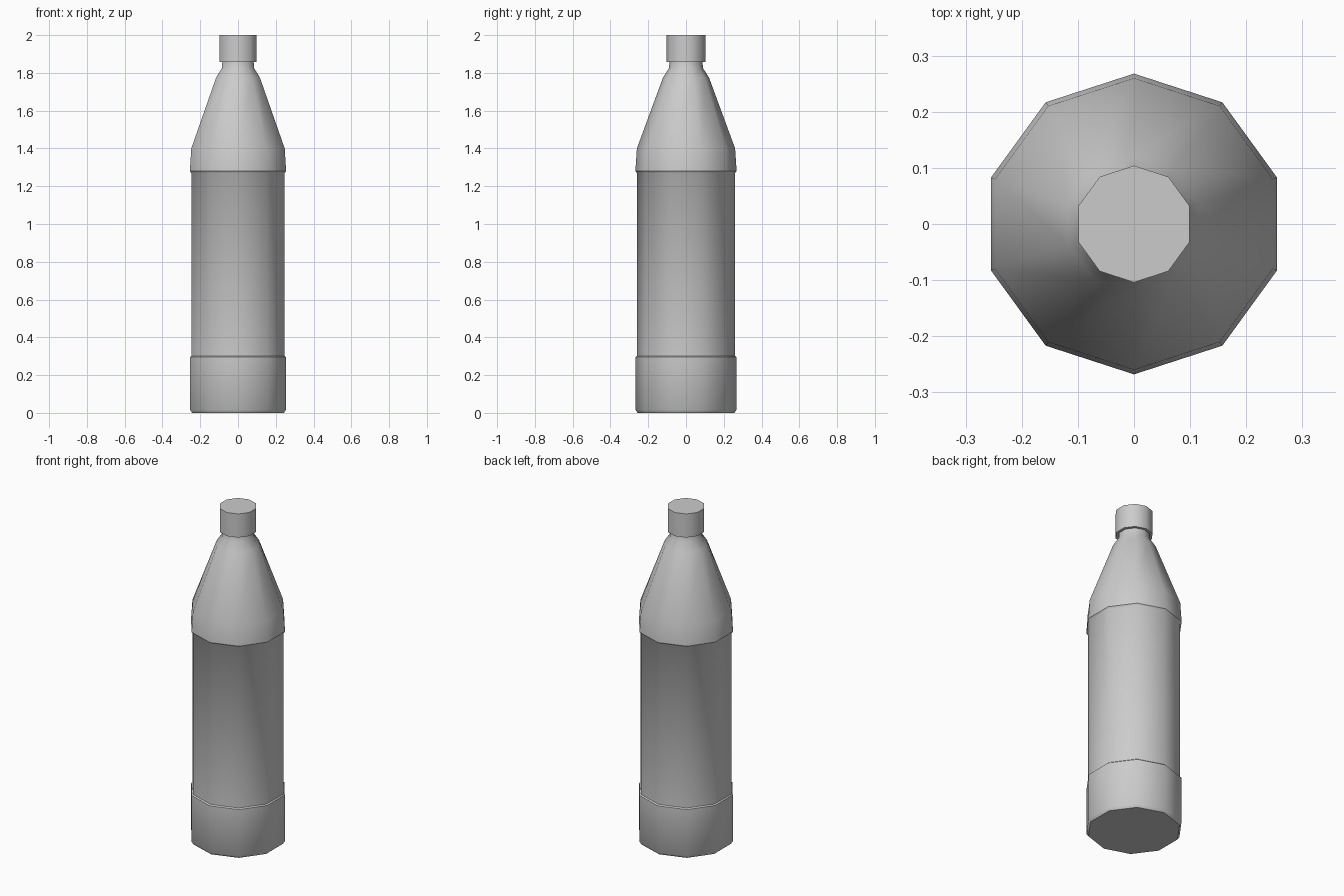
import bpy, bmesh, math

if "Cube" in bpy.data.objects:
    bpy.data.objects.remove(bpy.data.objects["Cube"])

SIDES = 10


def lathe(name, profile):
    """Closed ten-sided solid from (radius, z) points, corners on the y axis."""
    bm = bmesh.new()
    rings = []
    for r, z in profile:
        ring = []
        for i in range(SIDES):
            a = math.pi / 2 + 2 * math.pi * i / SIDES
            ring.append(bm.verts.new((r * math.cos(a), r * math.sin(a), z)))
        rings.append(ring)
    for low, high in zip(rings, rings[1:]):
        for i in range(SIDES):
            j = (i + 1) % SIDES
            bm.faces.new((low[i], low[j], high[j], high[i]))
    bm.faces.new(rings[0][::-1])
    bm.faces.new(rings[-1])
    mesh = bpy.data.meshes.new(name)
    bm.to_mesh(mesh)
    bm.free()
    obj = bpy.data.objects.new(name, mesh)
    bpy.context.collection.objects.link(obj)
    bpy.ops.object.select_all(action='DESELECT')
    obj.select_set(True)
    bpy.context.view_layer.objects.active = obj
    bpy.ops.object.shade_smooth_by_angle(angle=math.radians(40))
    return obj


# Bottle: chamfered foot, base band, straight body, overhanging shoulder, neck
lathe("bottle", [
    (0.256, 0.0), (0.267, 0.016), (0.267, 0.296), (0.260, 0.302),
    (0.260, 1.27), (0.268, 1.28), (0.260, 1.40),
    (0.122, 1.775), (0.090, 1.825), (0.087, 1.86),
])

# Screw cap
lathe("cap", [(0.104, 1.858), (0.104, 2.0)])
